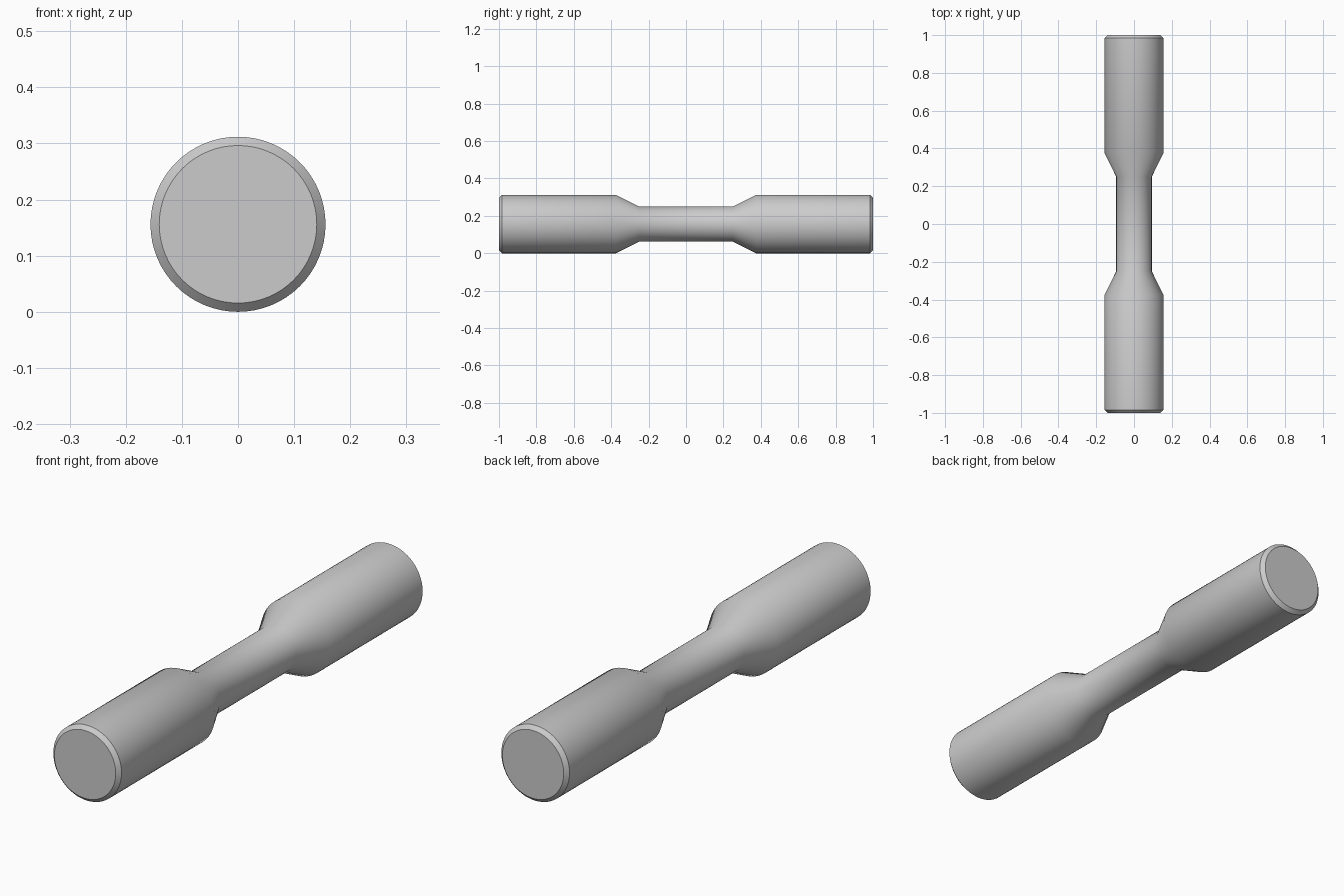
import bpy
import bmesh
from math import radians, tau
from mathutils import Matrix, Vector

SEGMENTS = 64
RADIUS = 0.156        # grip ends
NECK_RADIUS = 0.094   # thin middle
CHAMFER = 0.0156

cube = bpy.data.objects.get("Cube")
if cube:
    bpy.data.objects.remove(cube, do_unlink=True)

# Plain grey metal
grey = bpy.data.materials.new("plain_grey")
grey.use_nodes = True
colour = (0.6, 0.6, 0.6, 1)
grey.diffuse_color = colour
grey.node_tree.nodes["Principled BSDF"].inputs["Base Color"].default_value = colour

# Half profile from neck to end as (radius, y), mirrored to the other end
half = [(NECK_RADIUS, 0.25), (RADIUS, 0.375),
        (RADIUS, 1 - CHAMFER), (RADIUS - CHAMFER, 1)]
profile = [(r, -y) for r, y in reversed(half)] + half

# Turn the profile around the long axis
bm = bmesh.new()
rings = []
for r, y in profile:
    ring = []
    for i in range(SEGMENTS):
        spoke = Matrix.Rotation(tau * i / SEGMENTS, 3, 'Y') @ Vector((0, 0, r))
        ring.append(bm.verts.new(spoke + Vector((0, y, RADIUS))))
    rings.append(ring)
for a, b in zip(rings, rings[1:]):
    for i in range(SEGMENTS):
        j = (i + 1) % SEGMENTS
        bm.faces.new((a[i], a[j], b[j], b[i]))

# Flat end caps
bm.faces.new(rings[0])
bm.faces.new(rings[-1])
bmesh.ops.recalc_face_normals(bm, faces=bm.faces)

mesh = bpy.data.meshes.new("necked_bar")
bm.to_mesh(mesh)
bm.free()
mesh.materials.append(grey)
bar = bpy.data.objects.new("necked_bar", mesh)
bpy.context.collection.objects.link(bar)

# Smooth barrel and shoulders, crisp chamfers
bpy.ops.object.select_all(action='DESELECT')
bar.select_set(True)
bpy.context.view_layer.objects.active = bar
bpy.ops.object.shade_smooth_by_angle(angle=radians(30))
